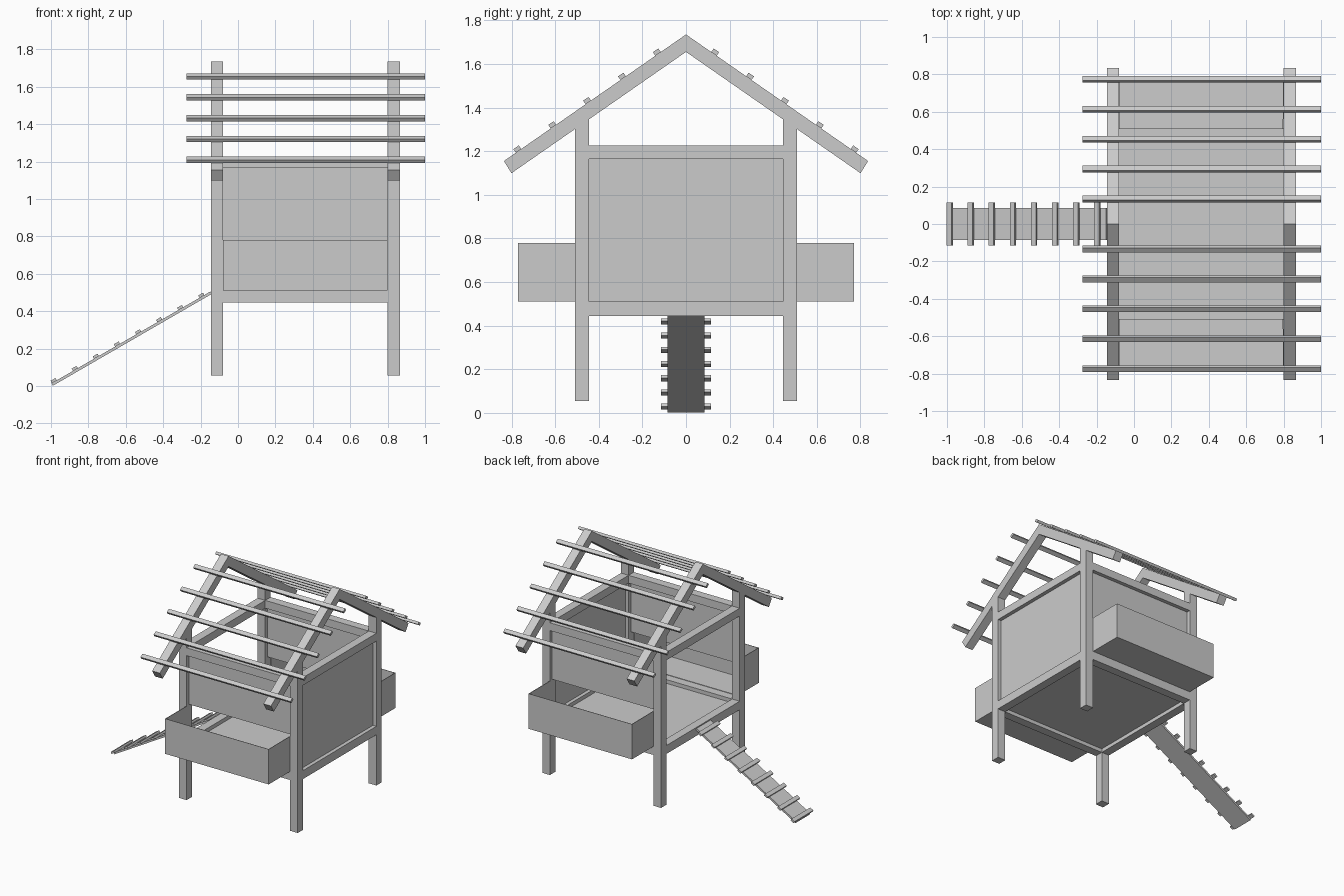
import bpy, bmesh, math
from mathutils import Matrix, Vector

default = bpy.data.objects.get("Cube")
if default:
    bpy.data.objects.remove(default, do_unlink=True)

grey = bpy.data.materials.new("light_grey_wood")
grey.use_nodes = True
GREY = (0.6, 0.6, 0.6, 1)
grey.diffuse_color = GREY
grey.node_tree.nodes["Principled BSDF"].inputs["Base Color"].default_value = GREY


def finish(name, bm):
    bmesh.ops.recalc_face_normals(bm, faces=bm.faces)
    mesh = bpy.data.meshes.new(name)
    bm.to_mesh(mesh)
    bm.free()
    mesh.materials.append(grey)
    obj = bpy.data.objects.new(name, mesh)
    bpy.context.scene.collection.objects.link(obj)
    return obj


def box(name, centre, size, rot=None):
    bm = bmesh.new()
    m = Matrix.Translation(centre) @ (rot or Matrix()) @ Matrix.Diagonal((*size, 1))
    bmesh.ops.create_cube(bm, size=1, matrix=m)
    return finish(name, bm)


def span(name, x, y, z):
    """Box given as (min, max) on each axis."""
    lo, hi = (Vector(p) for p in zip(x, y, z))
    return box(name, (lo + hi) / 2, hi - lo)


def prism(name, profile, x):
    """Profile in (y, z), extruded along x."""
    bm = bmesh.new()
    face = bm.faces.new([bm.verts.new((x[0], *p)) for p in profile])
    ext = bmesh.ops.extrude_face_region(bm, geom=[face])["geom"]
    bmesh.ops.translate(bm, vec=(x[1] - x[0], 0, 0),
                        verts=[v for v in ext if isinstance(v, bmesh.types.BMVert)])
    return finish(name, bm)


# Frame dimensions
SIDES = {"right": (-0.145, -0.08), "left": (0.80, 0.865)}
LEVELS = {"lower": (0.445, 0.51), "upper": (1.165, 1.225)}
INNER_X = (-0.08, 0.80)
IN_Y, OUT_Y = 0.445, 0.51
SLOPE, RIDGE, UNDER = 0.695, 1.735, 1.655
ENDS = {"front": -1, "back": 1}

# Posts, rafters and side beams
for side, x in SIDES.items():
    for end, s in ENDS.items():
        prism(f"{end}_{side}_post", [(s * IN_Y, 0.055), (s * OUT_Y, 0.055),
              (s * OUT_Y, UNDER - SLOPE * OUT_Y), (s * IN_Y, UNDER - SLOPE * IN_Y)], x)
        prism(f"{end}_{side}_rafter", [(0, RIDGE), (s * 0.835, RIDGE - SLOPE * 0.835),
              (s * 0.80, UNDER - SLOPE * 0.80), (0, UNDER)], x)
    for level, z in LEVELS.items():
        span(f"{level}_{side}_beam", x, (-IN_Y, IN_Y), z)

# Front and back: beams, wall panels and nest boxes
for end, s in ENDS.items():
    y = sorted((s * IN_Y, s * OUT_Y))
    for level, z in LEVELS.items():
        span(f"{level}_{end}_beam", INNER_X, y, z)
    mid = s * (IN_Y + OUT_Y) / 2
    span(f"{end}_wall", INNER_X, (mid - 0.004, mid + 0.004), (0.78, 1.165))

    # Nest box, open at the top and toward the inside
    bm = bmesh.new()
    m = Matrix.Translation((0.36, s * 0.64, 0.645)) @ Matrix.Diagonal((0.88, 0.26, 0.27, 1))
    bmesh.ops.create_cube(bm, size=1, matrix=m)
    bm.normal_update()
    opened = [f for f in bm.faces if f.normal.z > 0.5 or f.normal.y * s < -0.5]
    bmesh.ops.delete(bm, geom=opened, context="FACES")
    nest = finish(f"{end}_nest_box", bm)
    for f in nest.data.polygons:
        if f.normal.z > 0.5 or f.normal.y * s < -0.5:
            nest.data.flip_normals()
            break
    shell = nest.modifiers.new("thin_walls", "SOLIDIFY")
    shell.thickness = 0.005

# Side wall and floor
span("left_wall", (0.828, 0.836), (-IN_Y, IN_Y), (0.51, 1.165))
span("floor", INNER_X, (-IN_Y, IN_Y), (0.473, 0.481))

# Roof battens lying on the rafters
pitch = math.atan(SLOPE)
for end, s in ENDS.items():
    rot = Matrix.Rotation(-s * pitch, 4, "X")
    normal = Vector((0, s * math.sin(pitch), math.cos(pitch)))
    for i in range(5):
        y = 0.128 + 0.16 * i
        spot = Vector((0.3625, s * y, RIDGE - SLOPE * y)) + normal * 0.01
        box(f"{end}_batten_{i + 1}", spot, (1.275, 0.03, 0.02), rot)

# Ramp with cross cleats
foot, top = Vector((-0.993, 0, 0.008)), Vector((-0.145, 0, 0.498))
run = top - foot
angle = math.atan2(run.z, run.x)
tilt = Matrix.Rotation(-angle, 4, "Y")
up = Vector((-math.sin(angle), 0, math.cos(angle)))
box("ramp", (foot + top) / 2, (run.length, 0.17, 0.015), tilt)
for i in range(8):
    spot = foot + run * (0.017 + 0.133 * i) + up * 0.014
    box(f"ramp_cleat_{i + 1}", spot, (0.03, 0.23, 0.015), tilt)
